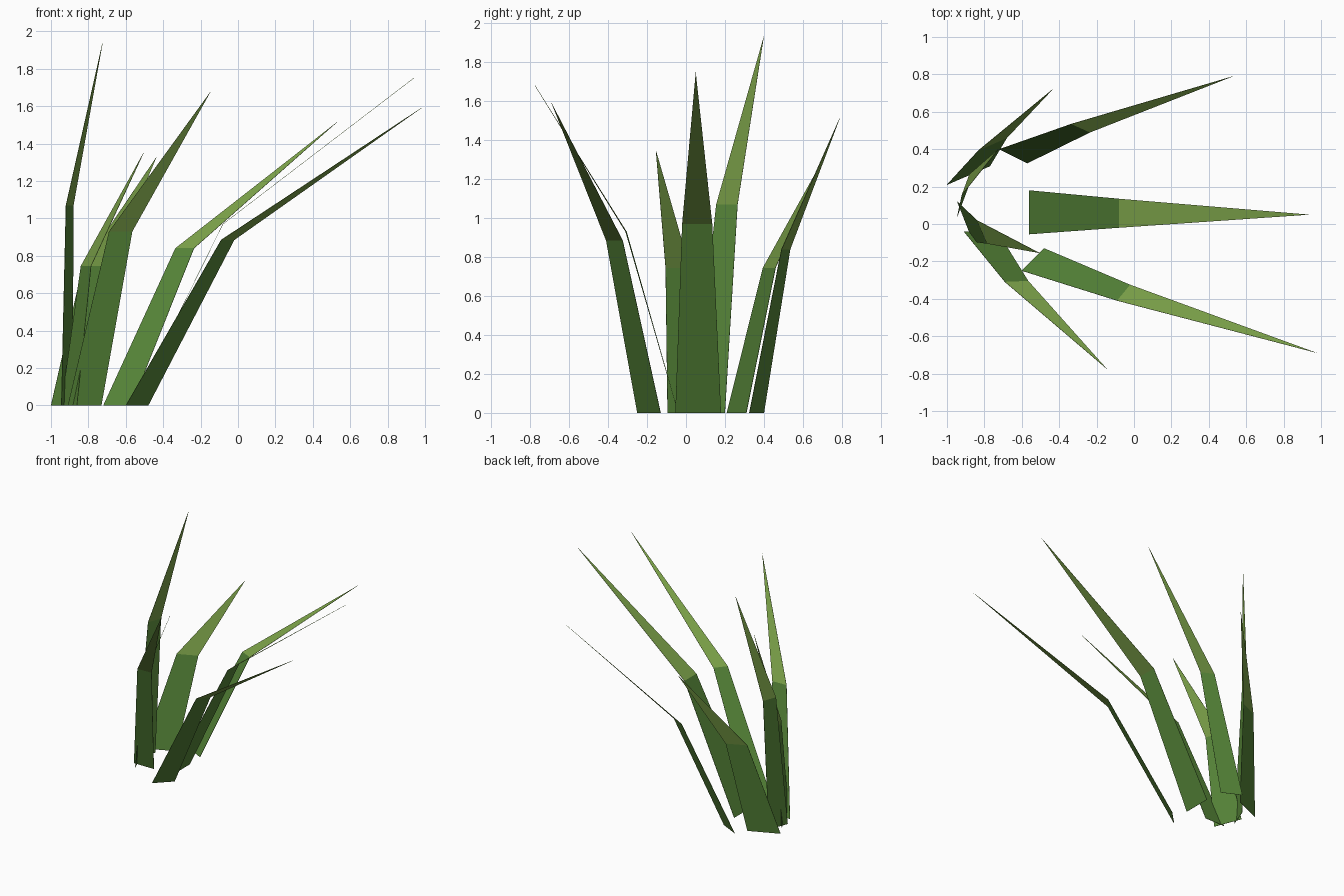
import bpy
import bmesh
from mathutils import Vector

cube = bpy.data.objects.get("Cube")
if cube:
    bpy.data.objects.remove(cube, do_unlink=True)


def make_material(name, colour):
    mat = bpy.data.materials.new(name)
    mat.use_nodes = True
    mat.diffuse_color = colour
    bsdf = next(n for n in mat.node_tree.nodes if n.type == "BSDF_PRINCIPLED")
    bsdf.inputs["Base Color"].default_value = colour
    bsdf.inputs["Roughness"].default_value = 0.9
    return mat


stem_green = make_material("stem green", (0.093, 0.235, 0.04, 1))
tip_green = make_material("tip green", (0.195, 0.352, 0.065, 1))


def make_blade(name, base, bend, bend_height, tip):
    """Flat bent leaf: a tapering lower strip and a pointed upper triangle."""
    bm = bmesh.new()
    b0, b1 = [bm.verts.new((x, y, 0)) for x, y in base]
    m0, m1 = [bm.verts.new((x, y, bend_height)) for x, y in bend]
    point = bm.verts.new(tip)
    lower = bm.faces.new((b0, b1, m1, m0))
    upper = bm.faces.new((m0, m1, point))
    upper.material_index = 1
    # Turn the sheet so that its upper side faces the sky
    bm.normal_update()
    if lower.normal.z + upper.normal.z < 0:
        bmesh.ops.reverse_faces(bm, faces=[lower, upper])
    mesh = bpy.data.meshes.new(name)
    bm.to_mesh(mesh)
    bm.free()
    mesh.materials.append(stem_green)
    mesh.materials.append(tip_green)
    blade = bpy.data.objects.new(name, mesh)
    bpy.context.collection.objects.link(blade)
    # Paper-thin leaf with two sides
    solid = blade.modifiers.new("leaf thickness", "SOLIDIFY")
    solid.thickness = 0.002
    solid.offset = 0
    return blade


# Leaves that arch far towards the left
make_blade("middle_arching_blade", [(-0.56, -0.055), (-0.56, 0.18)],
           [(-0.08, -0.02), (-0.08, 0.135)], 0.97, (0.94, 0.05, 1.75))
make_blade("front_arching_blade", [(-0.60, -0.25), (-0.48, -0.13)],
           [(-0.09, -0.41), (-0.02, -0.325)], 0.885, (0.98, -0.69, 1.59))
make_blade("back_arching_blade", [(-0.72, 0.40), (-0.57, 0.325)],
           [(-0.335, 0.535), (-0.235, 0.49)], 0.84, (0.53, 0.79, 1.515))

# Upright leaves on the right side of the tuft
make_blade("front_upright_blade", [(-0.91, -0.04), (-0.73, -0.04)],
           [(-0.69, -0.31), (-0.565, -0.305)], 0.93, (-0.145, -0.775, 1.68))
make_blade("short_upright_blade", [(-0.945, 0.12), (-0.86, -0.095)],
           [(-0.84, 0.02), (-0.785, -0.105)], 0.745, (-0.505, -0.155, 1.35))
make_blade("back_upright_blade", [(-1.0, 0.21), (-0.77, 0.31)],
           [(-0.83, 0.395), (-0.68, 0.46)], 0.745, (-0.435, 0.72, 1.33))
make_blade("tall_upright_blade", [(-0.945, 0.04), (-0.885, 0.2)],
           [(-0.92, 0.155), (-0.88, 0.265)], 1.07, (-0.725, 0.40, 1.935))
